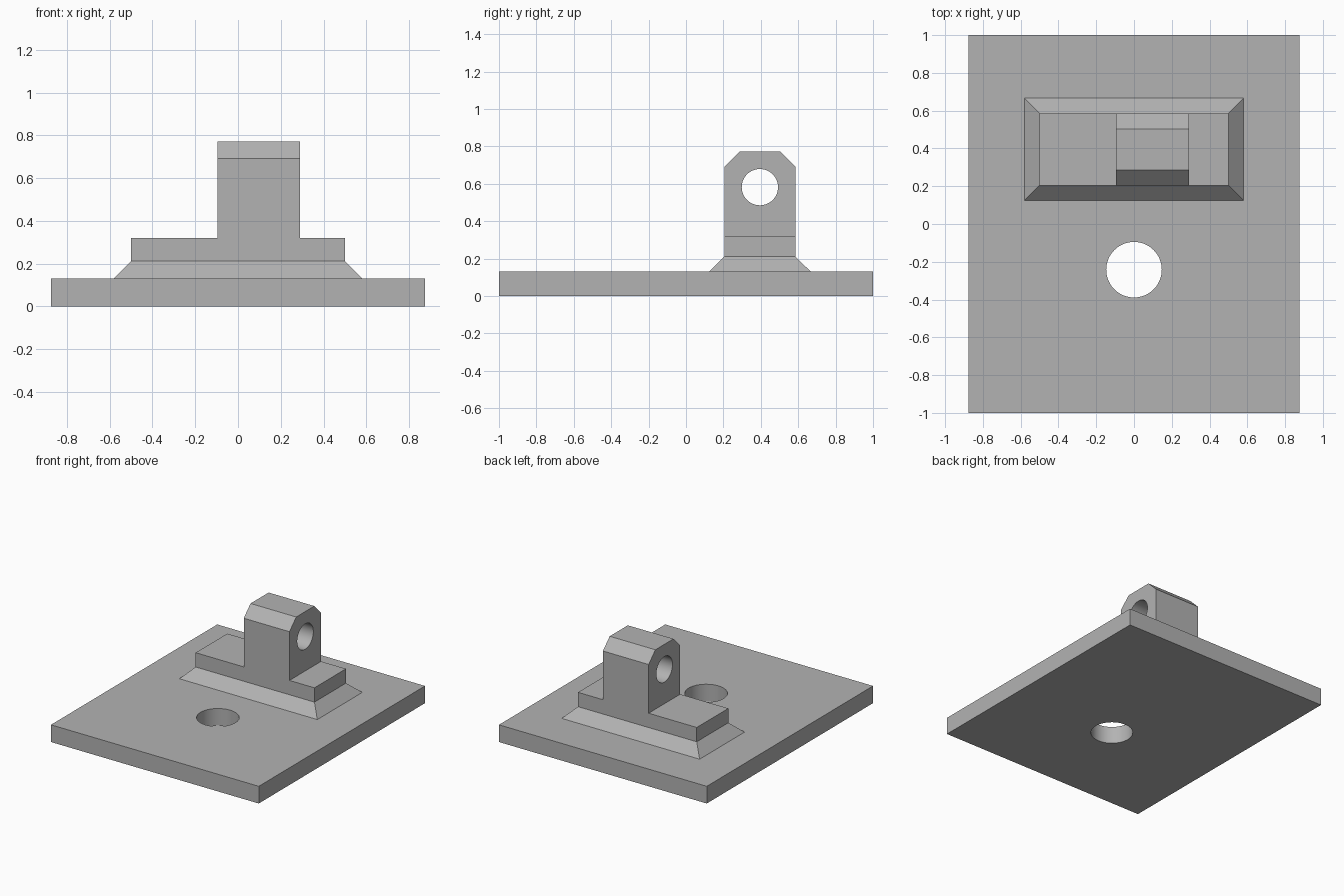
import bpy
import bmesh
from math import pi
from mathutils import Matrix, Vector

cube = bpy.data.objects.get("Cube")
if cube:
    bpy.data.objects.remove(cube, do_unlink=True)

PLATE_TOP, FLANGE_TOP, BLOCK_TOP, LUG_TOP = 0.131, 0.211, 0.32, 0.772
BLOCK_Y, BLOCK_HX, BLOCK_HY = 0.395, 0.5, 0.19
LUG_X0, LUG_X1 = -0.095, 0.29
CHAMFER = 0.081

grey = bpy.data.materials.new("plain grey")
grey.use_nodes = True
colour = (0.45, 0.45, 0.45, 1)
grey.diffuse_color = colour
grey.node_tree.nodes["Principled BSDF"].inputs["Base Color"].default_value = colour


def add_object(name, bm):
    bmesh.ops.recalc_face_normals(bm, faces=bm.faces)
    mesh = bpy.data.meshes.new(name)
    bm.to_mesh(mesh)
    bm.free()
    mesh.materials.append(grey)
    obj = bpy.data.objects.new(name, mesh)
    bpy.context.collection.objects.link(obj)
    return obj


def extrude_profile(points, offset):
    """Closed solid from a planar outline."""
    bm = bmesh.new()
    face = bm.faces.new([bm.verts.new(p) for p in points])
    moved = bmesh.ops.extrude_face_region(bm, geom=[face], use_keep_orig=True)["geom"]
    verts = [v for v in moved if isinstance(v, bmesh.types.BMVert)]
    bmesh.ops.translate(bm, verts=verts, vec=Vector(offset))
    return bm


def drill(obj, centre, radius, axis):
    """Cut a round through hole, then discard the drill."""
    bm = bmesh.new()
    turn = Matrix.Rotation(pi / 2, 4, "Y") if axis == "X" else Matrix()
    bmesh.ops.create_cone(bm, cap_ends=True, segments=64, radius1=radius, radius2=radius,
                          depth=1, matrix=Matrix.Translation(centre) @ turn)
    cutter = add_object("drill", bm)
    cutter.hide_render = True
    cut = obj.modifiers.new("hole", "BOOLEAN")
    cut.operation, cut.solver, cut.object = "DIFFERENCE", "EXACT", cutter
    bpy.ops.object.select_all(action="DESELECT")
    obj.select_set(True)
    bpy.context.view_layer.objects.active = obj
    bpy.ops.object.modifier_apply(modifier=cut.name)
    bpy.data.objects.remove(cutter, do_unlink=True)
    bpy.ops.object.shade_smooth_by_angle(angle=pi / 6)


# Base plate with its mounting hole
outline = [(-0.875, -1, 0), (0.875, -1, 0), (0.875, 1, 0), (-0.875, 1, 0)]
plate = add_object("base_plate", extrude_profile(outline, (0, 0, PLATE_TOP)))
drill(plate, (0, -0.242, 0), 0.147, "Z")

# Sloped flange around the foot of the block
bm = bmesh.new()
bmesh.ops.create_cube(bm, size=2)
for v in bm.verts:
    top = v.co.z > 0
    grow = 0 if top else CHAMFER
    v.co = (v.co.x * (BLOCK_HX + grow), BLOCK_Y + v.co.y * (BLOCK_HY + grow),
            FLANGE_TOP if top else PLATE_TOP)
add_object("sloped_flange", bm)

# Block and lug in one piece, the lug's top edges chamfered
steps = [(-BLOCK_HX, FLANGE_TOP), (BLOCK_HX, FLANGE_TOP), (BLOCK_HX, BLOCK_TOP),
         (LUG_X1, BLOCK_TOP), (LUG_X1, LUG_TOP), (LUG_X0, LUG_TOP),
         (LUG_X0, BLOCK_TOP), (-BLOCK_HX, BLOCK_TOP)]
bm = extrude_profile([(x, BLOCK_Y - BLOCK_HY, z) for x, z in steps], (0, 2 * BLOCK_HY, 0))
bmesh.ops.recalc_face_normals(bm, faces=bm.faces)
top_edges = [e for e in bm.edges
             if all(v.co.z > LUG_TOP - 0.01 for v in e.verts)
             and abs(e.verts[0].co.y - e.verts[1].co.y) < 0.01]
bmesh.ops.bevel(bm, geom=top_edges, offset=CHAMFER, segments=1, affect="EDGES")
lug = add_object("pivot_lug", bm)

# Pivot hole running sideways through the lug
drill(lug, (0.1, BLOCK_Y, 0.582), 0.097, "X")
